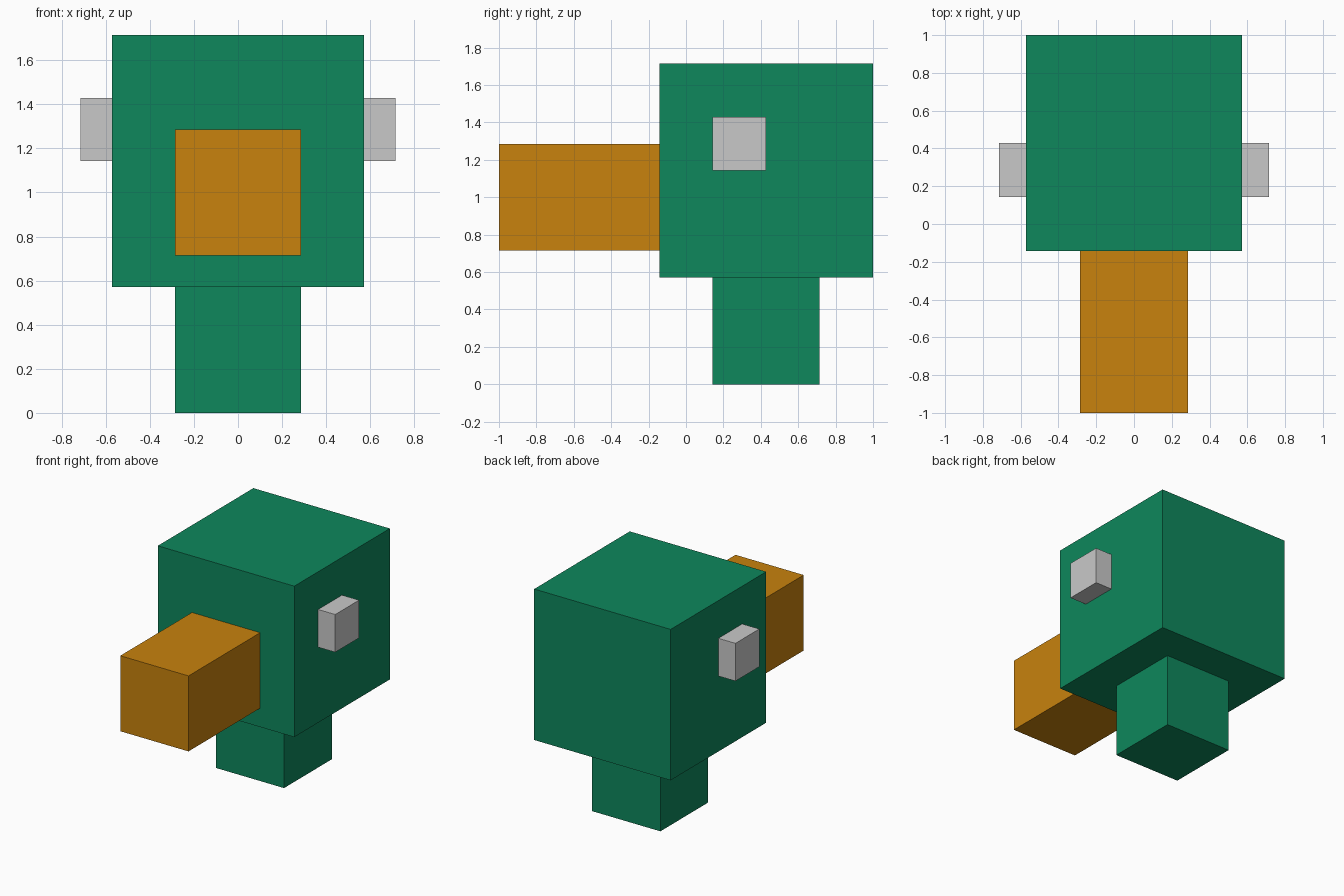
import bpy
import bmesh
from mathutils import Vector

if "Cube" in bpy.data.objects:
    bpy.data.objects.remove(bpy.data.objects["Cube"])

U = 2 / 14  # the whole model sits on a grid of sevenths


def make_material(name, color):
    mat = bpy.data.materials.new(name)
    mat.diffuse_color = (*color, 1)
    mat.use_nodes = True
    mat.node_tree.nodes["Principled BSDF"].inputs["Base Color"].default_value = mat.diffuse_color
    return mat


def box(name, low, high, mat):
    """Box between two corners given in grid units."""
    low, high = Vector(low) * U, Vector(high) * U
    size = high - low
    bm = bmesh.new()
    bmesh.ops.create_cube(bm, size=1)
    bmesh.ops.scale(bm, vec=size, verts=bm.verts)
    mesh = bpy.data.meshes.new(name)
    bm.to_mesh(mesh)
    bm.free()
    mesh.materials.append(mat)
    obj = bpy.data.objects.new(name, mesh)
    obj.location = (low + high) / 2
    bpy.context.collection.objects.link(obj)
    return obj


green = make_material("green", (0.0044, 0.242, 0.107))
orange = make_material("orange", (0.578, 0.223, 0.004))
grey = make_material("light grey", (0.584, 0.584, 0.584))

# Head and neck
box("head", (-4, -1, 4), (4, 7, 12), green)
box("neck", (-2, 1, 0), (2, 5, 4), green)

# Beak on the front of the head
box("beak", (-2, -7, 5), (2, -1, 9), orange)

# Eyes on both sides
box("eye_right", (4, 1, 8), (5, 3, 10), grey)
box("eye_left", (-5, 1, 8), (-4, 3, 10), grey)
